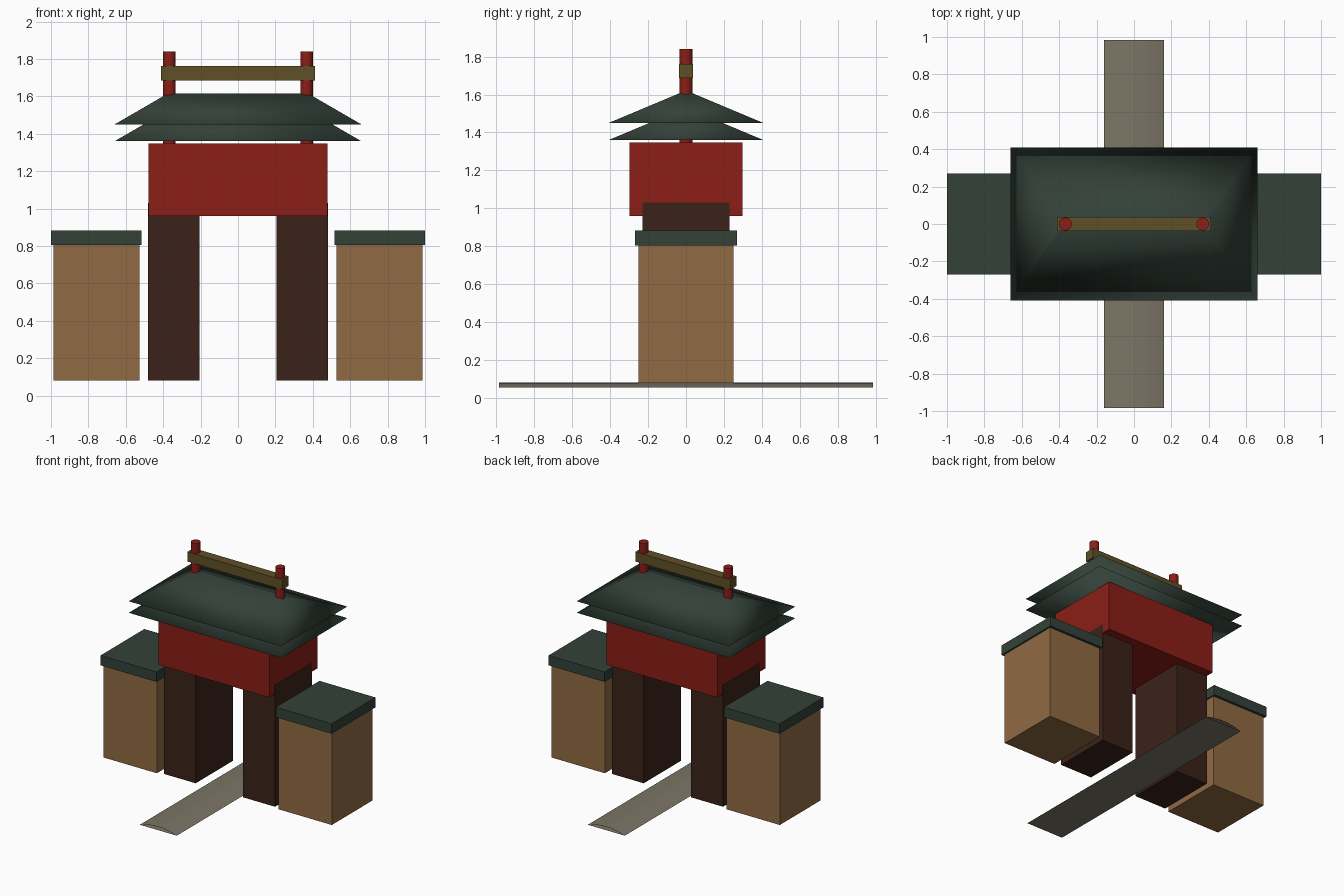
import bpy, bmesh, math

if "Cube" in bpy.data.objects:
    bpy.data.objects.remove(bpy.data.objects["Cube"])


def material(name, rgb):
    m = bpy.data.materials.new(name)
    m.diffuse_color = (*rgb, 1)
    m.use_nodes = True
    m.node_tree.nodes["Principled BSDF"].inputs["Base Color"].default_value = m.diffuse_color
    return m


RED = material("red paint", (0.26, 0.013, 0.008))
TAN = material("tan wall", (0.28, 0.147, 0.056))
BROWN = material("dark wood", (0.044, 0.016, 0.01))
GREEN = material("green tile", (0.033, 0.053, 0.04))
GOLD = material("gilded wood", (0.112, 0.08, 0.02))
STONE = material("stone", (0.2, 0.18, 0.13))


def finish(name, bm, mat, smooth=False):
    bmesh.ops.recalc_face_normals(bm, faces=bm.faces)
    for f in bm.faces:
        f.smooth = smooth
    me = bpy.data.meshes.new(name)
    bm.to_mesh(me)
    bm.free()
    me.materials.append(mat)
    ob = bpy.data.objects.new(name, me)
    bpy.context.collection.objects.link(ob)
    return ob


def box(name, x0, x1, half_y, z0, z1, mat):
    """Box centred on y = 0."""
    bm = bmesh.new()
    bmesh.ops.create_cube(bm, size=1)
    for v in bm.verts:
        v.co = (x1 if v.co.x > 0 else x0,
                math.copysign(half_y, v.co.y),
                z1 if v.co.z > 0 else z0)
    return finish(name, bm, mat)


def roof(name, z0, z1):
    """Smooth hipped roof: a box tapered to a narrow ridge."""
    bm = bmesh.new()
    bmesh.ops.create_cube(bm, size=1)
    for v in bm.verts:
        top = v.co.z > 0
        v.co = (math.copysign(0.375 if top else 0.66, v.co.x),
                math.copysign(0.015 if top else 0.408, v.co.y),
                z1 if top else z0)
    return finish(name, bm, GREEN, True)


# Mirrored parts: side walls, caps, pillars and roof posts
for side, s in (("left", -1), ("right", 1)):
    def pair(name, a, b, *rest):
        box(f"{side}_{name}", *sorted((s * a, s * b)), *rest)

    pair("side_wall", 0.527, 0.987, 0.25, 0.08, 0.805, TAN)
    pair("wall_cap", 0.516, 1.0, 0.27, 0.805, 0.883, GREEN)
    pair("pillar", 0.205, 0.481, 0.23, 0.08, 1.03, BROWN)

    bpy.ops.mesh.primitive_cylinder_add(vertices=32, radius=0.034, depth=0.54,
                                        location=(s * 0.367, 0, 1.57))
    post = bpy.context.object
    post.name = f"{side}_roof_post"
    post.data.materials.append(RED)
    bpy.ops.object.shade_smooth_by_angle()

# Upper chamber over the gateway
box("upper_chamber", -0.479, 0.479, 0.297, 0.96, 1.347, RED)

# Two stacked roofs and the ridge beam
roof("lower_roof", 1.36, 1.525)
roof("upper_roof", 1.45, 1.615)
box("ridge_beam", -0.411, 0.411, 0.038, 1.686, 1.762, GOLD)

# Path through the gate: shallow arch over a flat base, open at the ends
half, rise, base, steps = 0.16, 0.026, 0.056, 16
radius = (half ** 2 + rise ** 2) / (2 * rise)
span = math.asin(half / radius)
bm = bmesh.new()
rows = []
for y in (-0.985, 0.985):
    row = []
    for i in range(steps + 1):
        a = span * (2 * i / steps - 1)
        row.append(bm.verts.new((radius * math.sin(a), y,
                                 base + rise - radius * (1 - math.cos(a)))))
    rows.append(row)
front, back = rows
for i in range(steps):
    bm.faces.new((front[i], front[i + 1], back[i + 1], back[i]))
bm.faces.new((front[0], back[0], back[-1], front[-1]))
path = finish("path", bm, STONE)
bpy.ops.object.select_all(action='DESELECT')
path.select_set(True)
bpy.context.view_layer.objects.active = path
bpy.ops.object.shade_smooth_by_angle(angle=math.radians(8))
